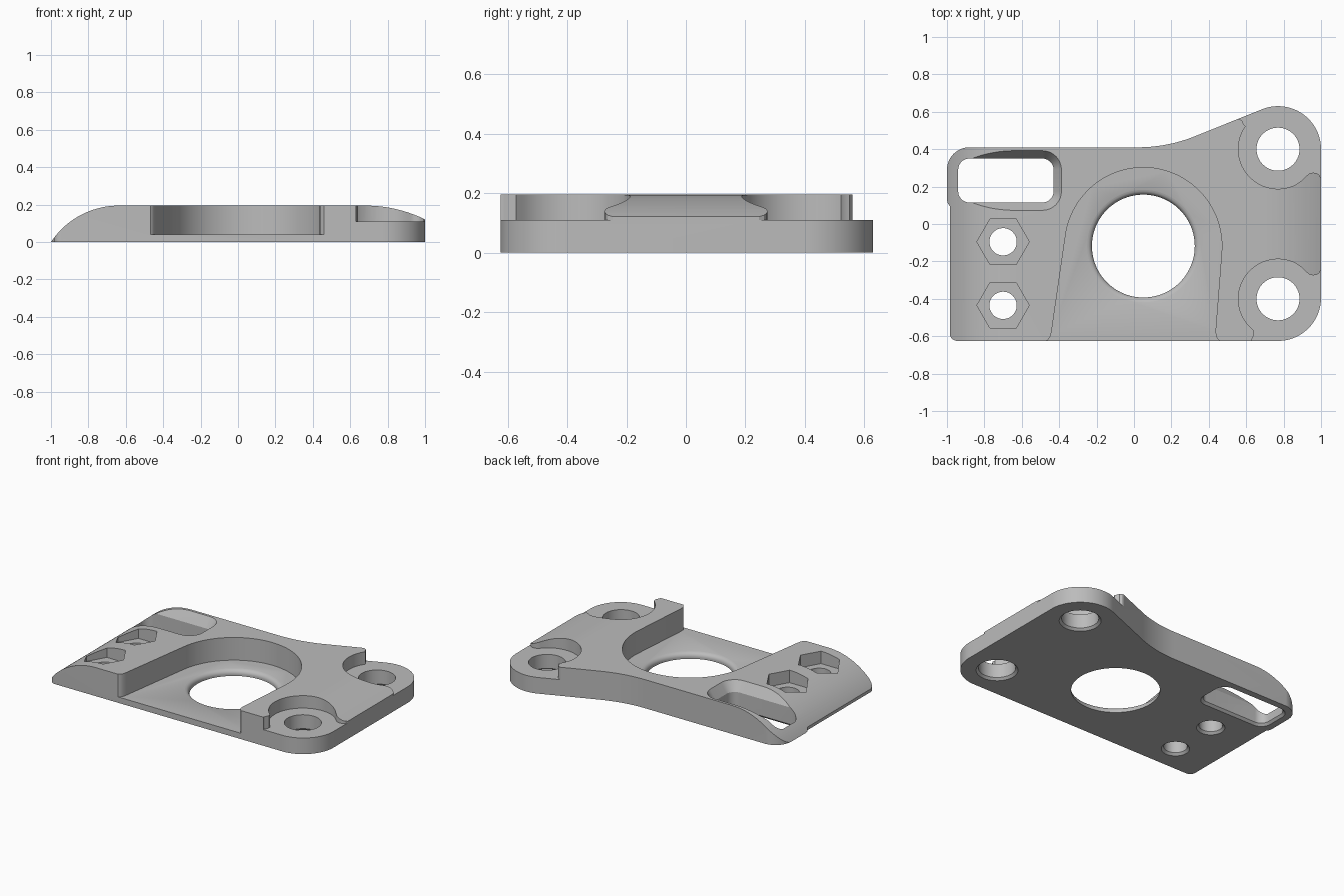
import bpy, bmesh
from math import cos, sin, radians, sqrt

if "Cube" in bpy.data.objects:
    bpy.data.objects.remove(bpy.data.objects["Cube"])

TOP = 0.195
grey = bpy.data.materials.new("plain grey")
grey.use_nodes = True
colour = (0.5, 0.5, 0.5, 1)
grey.diffuse_color = colour
grey.node_tree.nodes["Principled BSDF"].inputs["Base Color"].default_value = colour


def arc(cx, cy, r, a0, a1, n=16):
    angles = [radians(a0 + (a1 - a0) * i / n) for i in range(n + 1)]
    return [(cx + r * cos(a), cy + r * sin(a)) for a in angles]


def circle(cx, cy, r, n=64):
    return arc(cx, cy, r, 0, 360, n)[:-1]


def rounded_box(x0, x1, y0, y1, r, grow):
    x0, x1, y0, y1 = x0 - grow, x1 + grow, y0 - grow, y1 + grow
    r += grow
    return (arc(x1 - r, y1 - r, r, 0, 90, 10) + arc(x0 + r, y1 - r, r, 90, 180, 10)
            + arc(x0 + r, y0 + r, r, 180, 270, 10) + arc(x1 - r, y0 + r, r, 270, 360, 10))


def loft(name, rings):
    """Closed solid through rings of equal length, capped at both ends."""
    bm = bmesh.new()
    loops = [[bm.verts.new(p) for p in ring] for ring in rings]
    n = len(loops[0])
    for a, b in zip(loops, loops[1:]):
        for i in range(n):
            j = (i + 1) % n
            bm.faces.new((a[i], a[j], b[j], b[i]))
    bm.faces.new(loops[0][::-1])
    bm.faces.new(loops[-1])
    bmesh.ops.recalc_face_normals(bm, faces=bm.faces)
    mesh = bpy.data.meshes.new(name)
    bm.to_mesh(mesh)
    bm.free()
    mesh.materials.append(grey)
    ob = bpy.data.objects.new(name, mesh)
    bpy.context.collection.objects.link(ob)
    return ob


def stack(name, levels):
    """Loft from (outline, height) pairs."""
    return loft(name, [[(x, y, z) for x, y in pts] for pts, z in levels])


def prism(name, pts, z0, z1):
    return stack(name, [(pts, z0), (pts, z1)])


def combine(target, tool, operation="DIFFERENCE"):
    tool.hide_render = True
    mod = target.modifiers.new(tool.name, "BOOLEAN")
    mod.operation = operation
    mod.solver = "EXACT"
    mod.object = tool
    bpy.ops.object.select_all(action="DESELECT")
    bpy.context.view_layer.objects.active = target
    target.select_set(True)
    bpy.ops.object.modifier_apply(modifier=mod.name)
    bpy.data.objects.remove(tool)


# Plate outline, counterclockwise from the front left corner
EAR_X, EAR_Y = 0.77, 0.40
outline = arc(-0.945, -0.585, 0.04, 180, 270, 6)
outline += arc(EAR_X, -0.395, 0.23, 270, 360, 24)
outline += arc(EAR_X, EAR_Y, 0.23, 0, 112, 30)
outline += arc(0.02, 1.23, 0.82, 292, 270, 16)
outline += arc(-0.88, 0.29, 0.12, 90, 180, 14)
outline += [(-1, 0.13), (-0.995, 0.11), (-0.985, 0.095)]
plate = prism("mounting_plate", outline, 0, 0.4)

# Side profile: curved left end, gently rounded right end
start = -0.637
left = [(x, -0.24 + sqrt(0.435 ** 2 - (x - start) ** 2))
        for x in [start - 0.3628 * cos(radians(90 * i / 24)) for i in range(25)]]
right = arc(0.68, TOP - 0.73, 0.73, 90, 62, 12)
profile = [(1.1, 0), (left[0][0], 0)] + left + right
combine(plate, loft("profile", [[(x, y, z) for x, z in profile] for y in (-1, 1)]),
        "INTERSECT")

# Recess open to the front
recess = arc(0.05, -0.118, 0.42, -4, 172, 48)
recess += [(-0.44, -0.57), (-0.446, -0.6), (-0.458, -0.618), (-0.475, -0.63), (-0.475, -0.7),
           (0.465, -0.7), (0.465, -0.63), (0.45, -0.618), (0.438, -0.6), (0.436, -0.57)]
combine(plate, prism("recess", recess, 0.04, 0.4))

# Stepped-down ears with bolt holes
tab = [(0.9, 0.235), (0.922, 0.257), (0.938, 0.27), (0.957, 0.275),
       (0.975, 0.272), (0.99, 0.262), (1.0, 0.245), (1.1, 0.245)]
rear = arc(EAR_X, EAR_Y, 0.212, 145, 298, 40) + tab
rear += [(1.1, 0.8), (0.5, 0.8), (0.54, 0.562), (0.565, 0.56), (0.58, 0.55), (0.585, 0.535)]
front = [(x, -y) for x, y in arc(EAR_X, EAR_Y, 0.212, 135, 298, 40) + tab]
front += [(1.1, -0.7), (0.63, -0.7), (0.63, -0.615), (0.642, -0.595), (0.642, -0.572)]
combine(plate, prism("rear_ear", rear, 0.11, 0.4))
combine(plate, prism("front_ear", front, 0.11, 0.4))


def bolt_hole(x, y, r):
    combine(plate, stack("bolt_hole", [(circle(x, y, r + 0.03), -0.015), (circle(x, y, r), 0.015),
                                       (circle(x, y, r), 0.4)]))


for y in (-EAR_Y, EAR_Y):
    bolt_hole(EAR_X, y, 0.115)

# Hexagonal nut pockets with holes
for y in (-0.435, -0.095):
    combine(plate, prism("nut_pocket", circle(-0.7, y, 0.14, 6), 0.11, 0.4))
    bolt_hole(-0.7, y, 0.073)

# Central hole with a rounded upper rim
rim = [(0.275, -0.1)] + arc(0.305, 0.01, 0.03, 180, 100, 8) + [(0.302, 0.0405), (0.302, 0.4)]
combine(plate, stack("centre_hole", [(circle(0.05, -0.118, r, 96), z) for r, z in rim]))

# Slot flared at top and bottom
flare = [(0.03, -0.015), (0, 0.015), (0, 0.13), (0.042, TOP), (0.055, TOP + 0.02)]
combine(plate, stack("slot", [(rounded_box(-0.94, -0.43, 0.115, 0.35, 0.06, g), z)
                              for g, z in flare]))

# Smooth the curved walls, keep the edges crisp
bpy.ops.object.select_all(action="DESELECT")
plate.select_set(True)
bpy.context.view_layer.objects.active = plate
bpy.ops.object.shade_smooth_by_angle(angle=radians(25))
